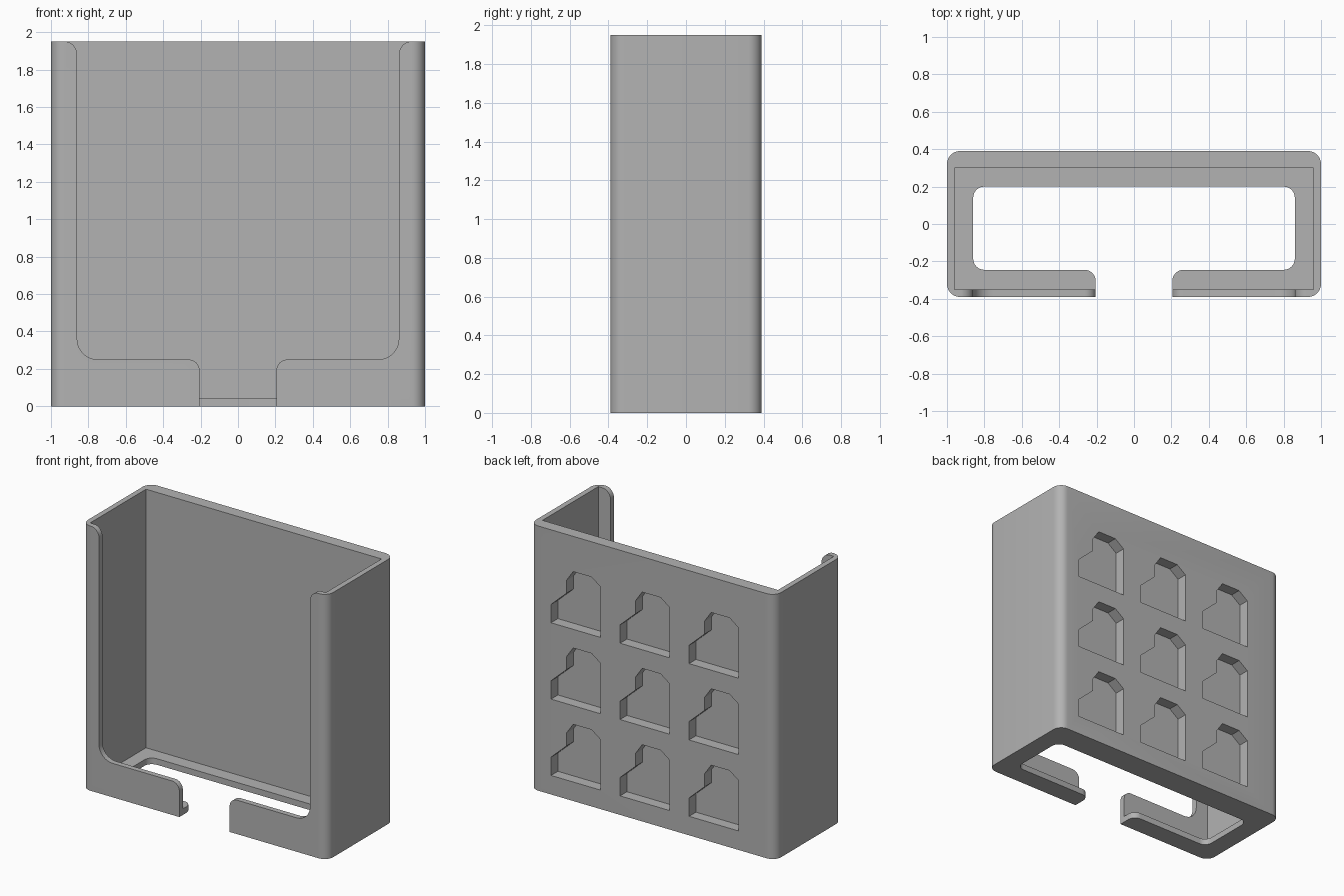
import bpy, bmesh, math
from mathutils import Vector

cube = bpy.data.objects.get("Cube")
if cube:
    bpy.data.objects.remove(cube, do_unlink=True)

HEIGHT, HALF_DEPTH = 1.95, 0.39

grey = bpy.data.materials.new("plain grey")
grey.use_nodes = True
COLOUR = (0.45, 0.45, 0.45, 1)
grey.diffuse_color = COLOUR
grey.node_tree.nodes["Principled BSDF"].inputs["Base Color"].default_value = COLOUR


def rounded(corners, steps=8):
    """Turn (u, v, radius) corners into an outline with tangent arcs."""
    out = []
    for i, (u, v, r) in enumerate(corners):
        p = Vector((u, v))
        if not r:
            out.append(p)
            continue
        a = (Vector(corners[i - 1][:2]) - p).normalized()
        b = (Vector(corners[(i + 1) % len(corners)][:2]) - p).normalized()
        # all rounded corners are right angles
        centre = p + (a + b) * r
        for k in range(steps + 1):
            t = math.pi / 2 * k / steps
            out.append(centre - b * r * math.cos(t) - a * r * math.sin(t))
    return out


def prism(name, corners, lo, hi, upright=False):
    """Extrude an outline along z, or along y when upright."""
    bm = bmesh.new()
    place = (lambda p, d: (p.x, d, p.y)) if upright else (lambda p, d: (p.x, p.y, d))
    verts = [bm.verts.new(place(p, lo)) for p in rounded(corners)]
    face = bm.faces.new(verts)
    ext = bmesh.ops.extrude_face_region(bm, geom=[face])
    shift = Vector(place(Vector((0, 0)), hi - lo))
    bmesh.ops.translate(bm, vec=shift,
                        verts=[g for g in ext["geom"] if isinstance(g, bmesh.types.BMVert)])
    bmesh.ops.recalc_face_normals(bm, faces=bm.faces)
    mesh = bpy.data.meshes.new(name)
    bm.to_mesh(mesh)
    bm.free()
    mesh.materials.append(grey)
    obj = bpy.data.objects.new(name, mesh)
    bpy.context.collection.objects.link(obj)
    return obj


def mirrored(half):
    """Complete a right-hand outline with its mirror image."""
    return half + [(-u, v, r) for u, v, r in reversed(half)]


def cut(body, cutter):
    cutter.hide_render = True
    mod = body.modifiers.new("cut", 'BOOLEAN')
    mod.operation, mod.solver, mod.object = 'DIFFERENCE', 'EXACT', cutter
    bpy.context.view_layer.objects.active = body
    bpy.ops.object.modifier_apply(modifier=mod.name)
    bpy.data.objects.remove(cutter, do_unlink=True)


# Outer shell
holder = prism("holder_body", mirrored([(1, -HALF_DEPTH, 0.07), (1, HALF_DEPTH, 0.07)]), 0, HEIGHT)

# Pocket, open at the top
cut(holder, prism("pocket", mirrored([(0.96, -0.35, 0), (0.96, 0.30, 0)]), 0.045, 2.2))

# Floor opening with a slot running out through the front
cut(holder, prism("floor_opening", mirrored([
    (0.205, -0.5, 0), (0.205, -0.245, 0.06), (0.86, -0.245, 0.06), (0.86, 0.20, 0.06)]), -0.1, 0.1))

# Front opening with rounded lips
cut(holder, prism("front_opening", mirrored([
    (0.205, -0.1, 0), (0.205, 0.25, 0.06), (0.86, 0.25, 0.11),
    (0.86, HEIGHT + 0.001, 0.07), (0.95, HEIGHT + 0.001, 0), (0.95, 2.2, 0)]),
    -0.5, -0.3, upright=True))

# Grid of mounting recesses in the back
RECESS = [(0, 0), (0, 0.135), (-0.125, 0.25), (-0.125, 0.345), (-0.18, 0.425),
          (-0.33, 0.425), (-0.405, 0.37), (-0.405, 0)]
PITCH = 0.5625
for col in range(3):
    for row in range(3):
        left, base = 0.827 - PITCH * col, 0.14 + PITCH * row
        outline = [(left + u, base + v, 0) for u, v in RECESS]
        cut(holder, prism("mounting_recess", outline, 0.31, 0.5, upright=True))

# Smooth rounded corners, crisp edges
bpy.ops.object.select_all(action='DESELECT')
holder.select_set(True)
bpy.context.view_layer.objects.active = holder
bpy.ops.object.shade_smooth_by_angle(angle=math.radians(30))
